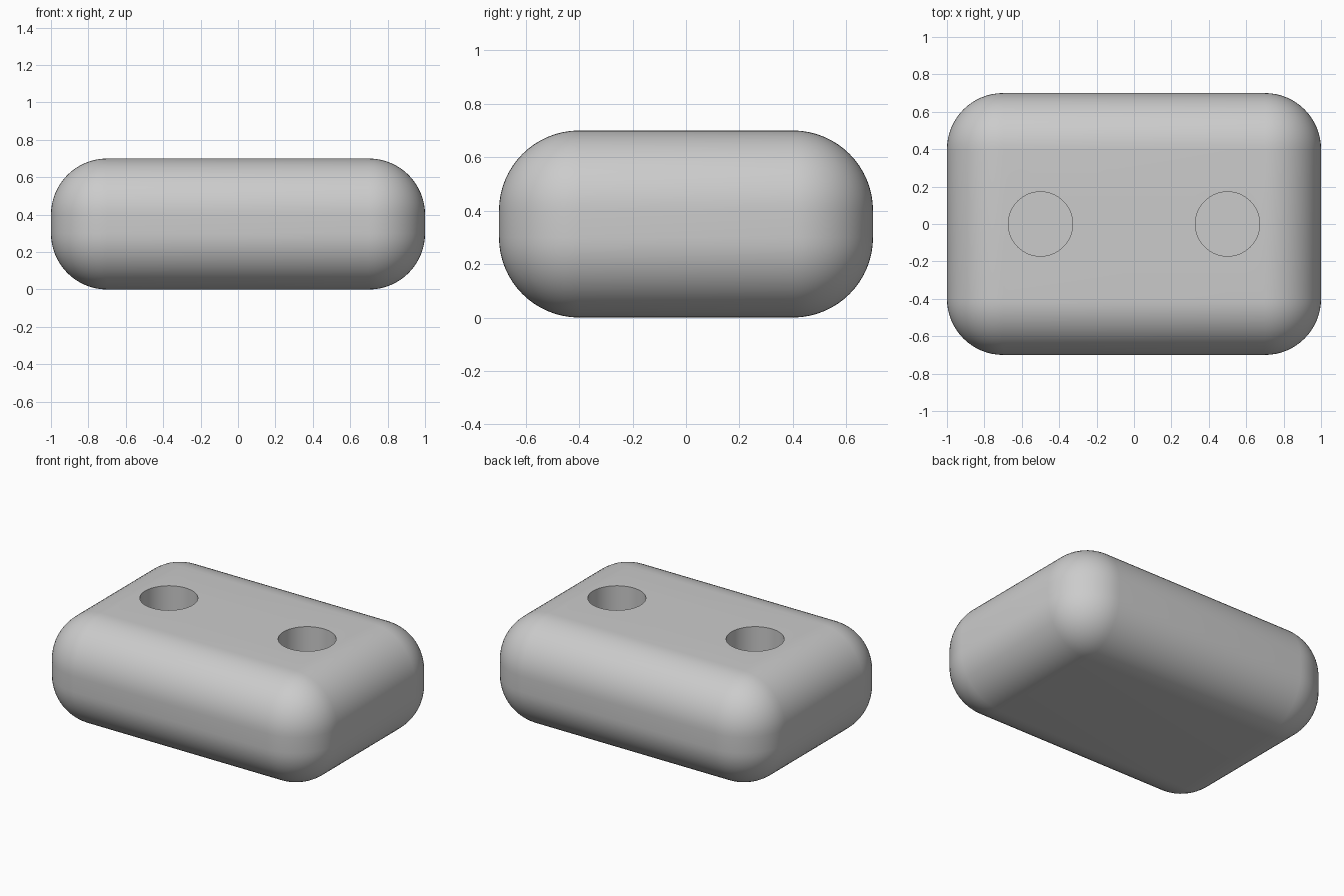
import bpy
import math

if "Cube" in bpy.data.objects:
    bpy.data.objects.remove(bpy.data.objects["Cube"])

LENGTH, WIDTH, HEIGHT, ROUND = 2.0, 1.4, 0.7, 0.3
HOLE_X, HOLE_RADIUS, HOLE_DEPTH = 0.5, 0.172, 0.5

grey = bpy.data.materials.new("light_grey")
grey.diffuse_color = (0.6, 0.6, 0.6, 1)
grey.use_nodes = True
grey.node_tree.nodes["Principled BSDF"].inputs["Base Color"].default_value = grey.diffuse_color


def apply_modifier(obj, name):
    bpy.ops.object.select_all(action='DESELECT')
    bpy.context.view_layer.objects.active = obj
    obj.select_set(True)
    bpy.ops.object.modifier_apply(modifier=name)


# Block with fully rounded edges and corners
bpy.ops.mesh.primitive_cube_add(size=1, location=(0, 0, HEIGHT / 2))
block = bpy.context.object
block.name = "rounded_block"
block.scale = (LENGTH, WIDTH, HEIGHT)
bpy.ops.object.transform_apply(location=False, rotation=False, scale=True)
block.data.materials.append(grey)
bevel = block.modifiers.new("rounding", 'BEVEL')
bevel.width = ROUND
bevel.segments = 16
bevel.limit_method = 'NONE'
apply_modifier(block, bevel.name)

# Two blind round holes sunk into the top
for side in (-1, 1):
    bpy.ops.mesh.primitive_cylinder_add(
        vertices=64, radius=HOLE_RADIUS, depth=HOLE_DEPTH * 2,
        location=(side * HOLE_X, 0, HEIGHT))
    cutter = bpy.context.object
    cutter.name = "hole_cutter"
    cutter.hide_render = True
    cutter.data.materials.append(grey)
    cut = block.modifiers.new("hole", 'BOOLEAN')
    cut.operation = 'DIFFERENCE'
    cut.solver = 'EXACT'
    cut.object = cutter
    apply_modifier(block, cut.name)
    bpy.data.objects.remove(cutter, do_unlink=True)

# Smooth rounding with crisp hole rims
bpy.ops.object.select_all(action='DESELECT')
bpy.context.view_layer.objects.active = block
block.select_set(True)
bpy.ops.object.shade_smooth_by_angle(angle=math.radians(30))
